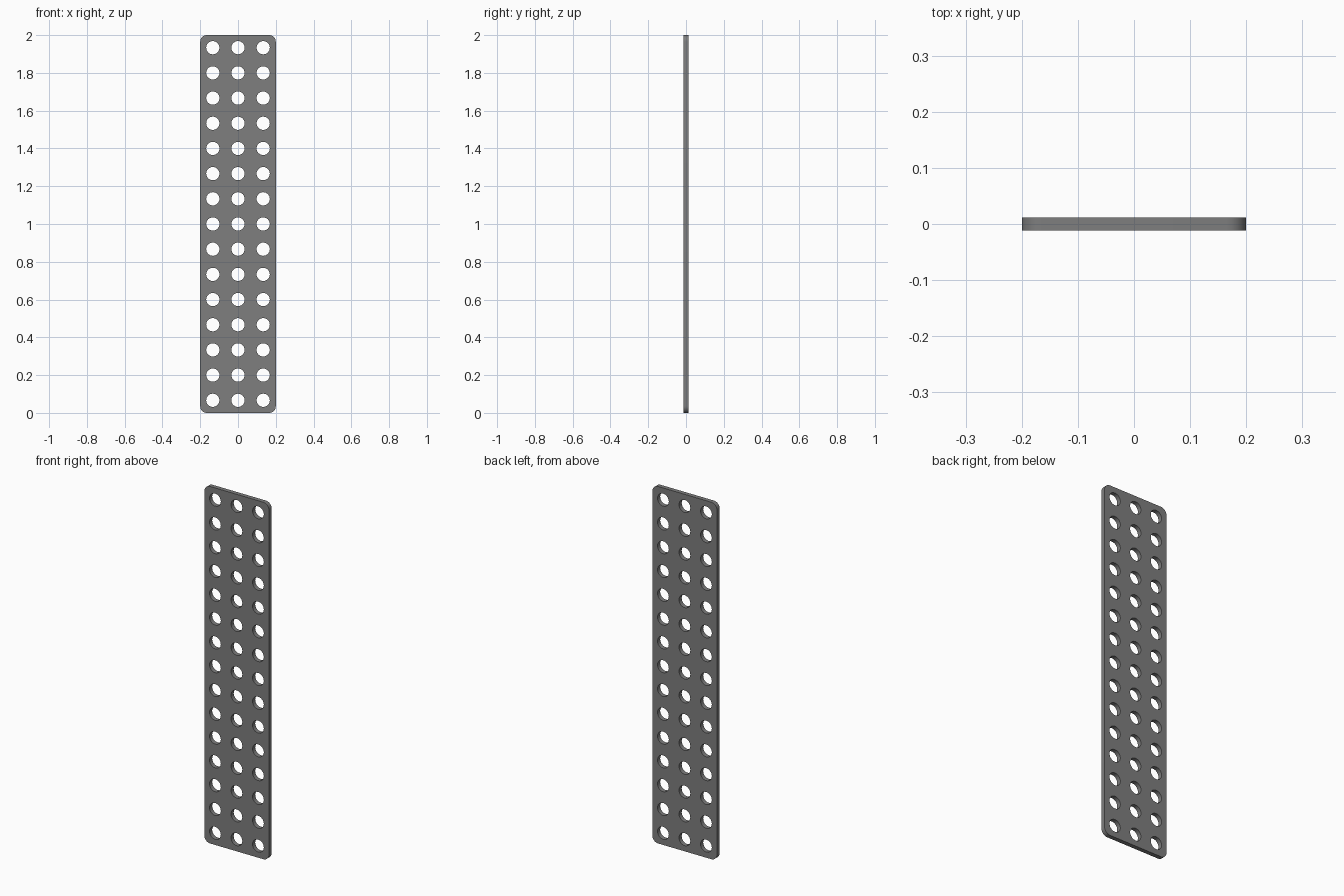
import bpy, bmesh
from math import sin, cos, pi, radians

if "Cube" in bpy.data.objects:
    bpy.data.objects.remove(bpy.data.objects["Cube"])

WIDTH, HEIGHT, THICK = 0.4, 2.0, 0.024
PITCH = HEIGHT / 15
HOLE_R, CORNER_R = 0.035, 0.035


def arc(cx, cz, r, start, end, steps):
    return [(cx + r * cos(start + (end - start) * i / steps),
             cz + r * sin(start + (end - start) * i / steps))
            for i in range(steps + 1)]


def add_loop(curve, pts):
    spline = curve.splines.new('POLY')
    spline.points.add(len(pts) - 1)
    for p, (x, z) in zip(spline.points, pts):
        p.co = (x, z, 0, 1)
    spline.use_cyclic_u = True


curve = bpy.data.curves.new("perforated_plate", 'CURVE')
curve.dimensions = '2D'
curve.fill_mode = 'BOTH'
curve.extrude = THICK / 2

# Rounded outline of the plate
a, b = WIDTH / 2 - CORNER_R, HEIGHT - CORNER_R
outline = []
for k, (cx, cz) in enumerate([(a, b), (-a, b), (-a, CORNER_R), (a, CORNER_R)]):
    outline += arc(cx, cz, CORNER_R, k * pi / 2, (k + 1) * pi / 2, 8)
add_loop(curve, outline)

# Grid of 3 x 15 round holes
for col in (-1, 0, 1):
    for row in range(15):
        add_loop(curve, arc(col * PITCH, (row + 0.5) * PITCH, HOLE_R, 0, 2 * pi, 32)[:-1])

# Stand the plate upright and turn it into a clean mesh
plate = bpy.data.objects.new("perforated_plate", curve)
bpy.context.collection.objects.link(plate)
plate.rotation_euler = (radians(90), 0, 0)
bpy.context.view_layer.objects.active = plate
plate.select_set(True)
bpy.ops.object.convert(target='MESH')
plate = bpy.context.object
bpy.ops.object.transform_apply(location=False, rotation=True, scale=False)

bm = bmesh.new()
bm.from_mesh(plate.data)
bmesh.ops.remove_doubles(bm, verts=bm.verts, dist=1e-5)
bmesh.ops.recalc_face_normals(bm, faces=bm.faces)
bm.to_mesh(plate.data)
bm.free()
bpy.ops.object.shade_smooth_by_angle(angle=radians(30))

# Dark grey metal
metal = bpy.data.materials.new("dark_metal")
metal.diffuse_color = (0.21, 0.21, 0.21, 1)
metal.use_nodes = True
metal.node_tree.nodes["Principled BSDF"].inputs["Base Color"].default_value = metal.diffuse_color
plate.data.materials.clear()
plate.data.materials.append(metal)
